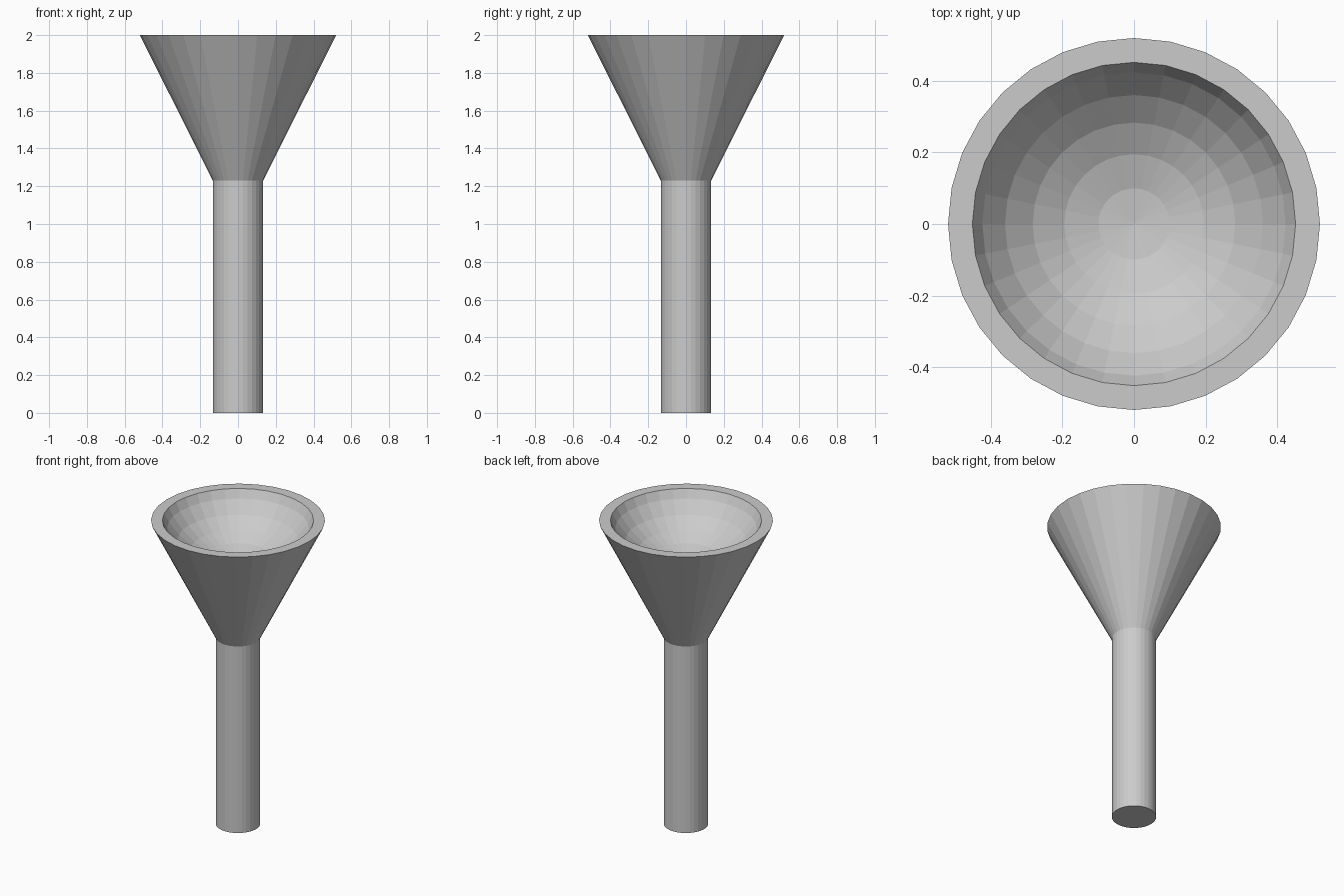
import bpy, bmesh, math

if "Cube" in bpy.data.objects:
    bpy.data.objects.remove(bpy.data.objects["Cube"])

SIDES = 32
STEM_R, STEM_TOP = 0.133, 1.23
RIM_R, TOP = 0.52, 2.0
BOWL_R, BOWL_Z = 0.51, 2.23   # sphere that hollows the cone
BOWL_RIM = 0.452


def lathe(name, profile):
    """Revolve a profile of (radius, z) points; radius 0 becomes a pole."""
    bm = bmesh.new()
    rings = []
    for r, z in profile:
        n = SIDES if r > 0 else 1
        rings.append([bm.verts.new((r * math.cos(math.tau * i / SIDES),
                                    r * math.sin(math.tau * i / SIDES), z))
                      for i in range(n)])
    for a, b in zip(rings, rings[1:]):
        for i in range(SIDES):
            j = (i + 1) % SIDES
            quad = [a[i % len(a)], a[j % len(a)], b[j % len(b)], b[i % len(b)]]
            bm.faces.new(list(dict.fromkeys(quad)))
    bmesh.ops.recalc_face_normals(bm, faces=bm.faces)
    mesh = bpy.data.meshes.new(name)
    bm.to_mesh(mesh)
    bm.free()
    obj = bpy.data.objects.new(name, mesh)
    bpy.context.collection.objects.link(obj)
    return obj


# Stem and flared cone outside
outside = [(0, 0), (STEM_R, 0), (STEM_R, STEM_TOP), (RIM_R, TOP)]

# Rounded bowl inside, from the rim down to the pole
step = math.pi / 16
bowl = [(BOWL_RIM, TOP)]
bowl += [(BOWL_R * math.sin(k * step), BOWL_Z - BOWL_R * math.cos(k * step))
         for k in range(5, 0, -1)]
bowl.append((0, BOWL_Z - BOWL_R))

lathe("funnel_cup_with_stem", outside + bowl)
